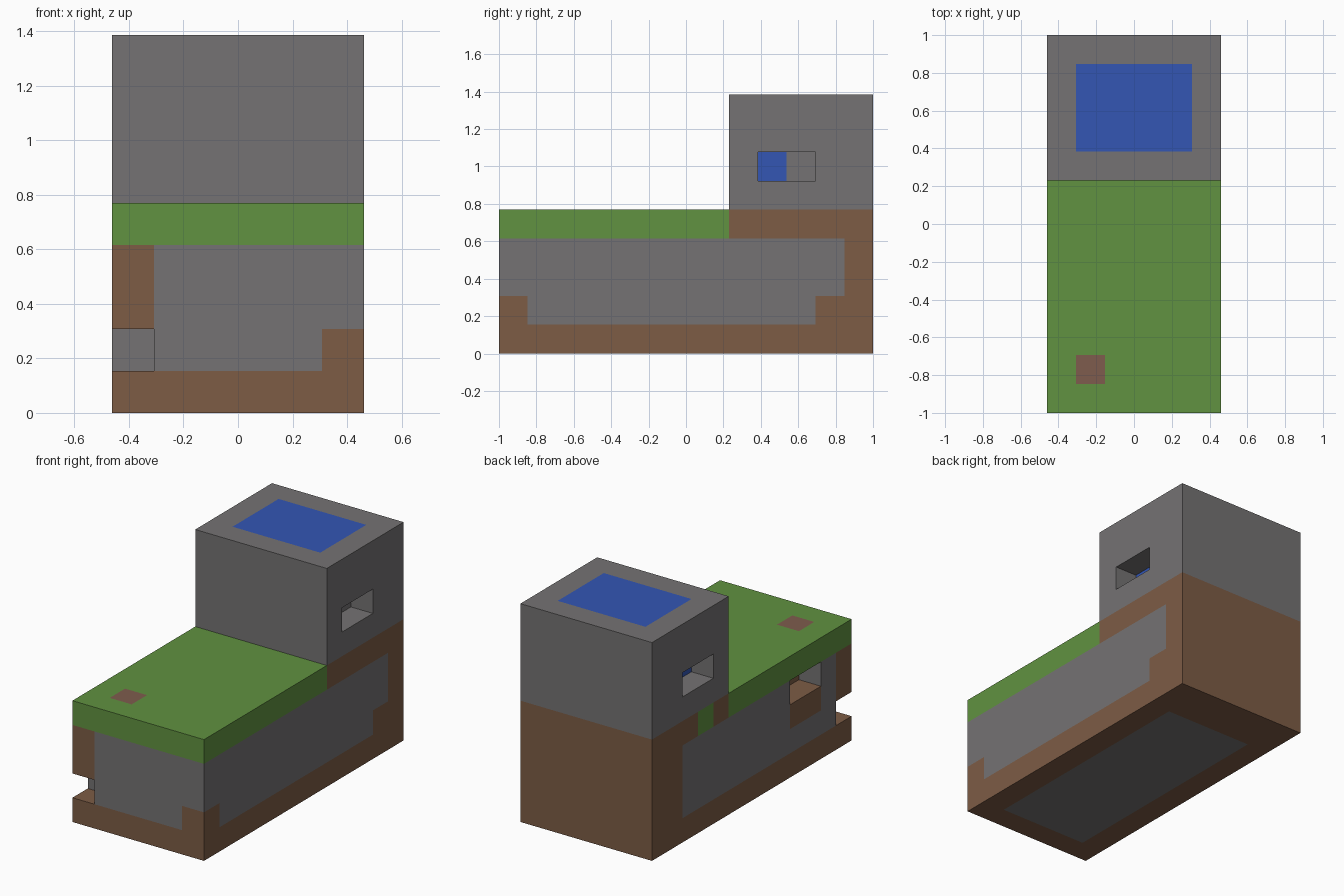
import bpy
import bmesh
from itertools import product
from mathutils import Vector

cube = bpy.data.objects.get("Cube")
if cube:
    bpy.data.objects.remove(cube, do_unlink=True)

# Size of the model in blocks
NX, NY, NZ = 6, 13, 9
UNIT = 2 / NY
BASE_TOP = 5
TOWER_FRONT = 8

COLOURS = {
    "stone grey": (0.176, 0.170, 0.172),
    "grass green": (0.119, 0.287, 0.052),
    "earth brown": (0.205, 0.107, 0.060),
    "water blue": (0.033, 0.093, 0.456),
    "clay red brown": (0.209, 0.107, 0.075),
}
NAMES = list(COLOURS)
STONE, GRASS, EARTH, WATER, CLAY = range(len(NAMES))

materials = []
for name, rgb in COLOURS.items():
    mat = bpy.data.materials.new(name)
    mat.use_nodes = True
    mat.diffuse_color = (*rgb, 1)
    shader = mat.node_tree.nodes["Principled BSDF"]
    shader.inputs["Base Color"].default_value = (*rgb, 1)
    shader.inputs["Roughness"].default_value = 0.9
    materials.append(mat)


def cells(i, j, k):
    """All blocks in three inclusive index ranges."""
    return set(product(*(range(a, b + 1) for a, b in (i, j, k))))


# Solid parts with their carved openings
base = cells((0, NX - 1), (0, NY - 1), (0, BASE_TOP - 1))
base -= cells((0, 0), (0, 0), (1, 1))      # front corner notch
base -= cells((0, 0), (2, 3), (3, 3))      # side opening
tower = cells((0, NX - 1), (TOWER_FRONT, NY - 1), (BASE_TOP, NZ - 1))
for side in (0, NX - 1):                   # window recesses
    tower -= cells((side, side), (9, 10), (6, 6))
solid = base | tower

LEFT, RIGHT = (1, 0, 0), (-1, 0, 0)
FRONT, BACK = (0, -1, 0), (0, 1, 0)
UP, DOWN = (0, 0, 1), (0, 0, -1)

# Coloured areas: facing direction, blocks, colour; later ones win
AREAS = [
    (FRONT, cells((1, 5), (0, 0), (2, 3)), STONE),
    (FRONT, cells((0, 4), (0, 1), (1, 1)), STONE),
    (LEFT, cells((5, 5), (0, 11), (2, 3)), STONE),
    (LEFT, cells((5, 5), (1, 10), (1, 1)), STONE),
    (RIGHT, cells((0, 0), (1, 10), (1, 3)), STONE),
    (RIGHT, cells((0, 0), (2, 3), (2, 2)), EARTH),
    (RIGHT, cells((0, 0), (9, 9), (4, 4)), GRASS),
    (RIGHT, cells((1, 1), (0, 0), (1, 1)), STONE),
    (BACK, cells((0, 0), (1, 1), (3, 3)), STONE),
    (DOWN, cells((1, 4), (1, 10), (0, 0)), STONE),
    (UP, cells((1, 1), (1, 1), (4, 4)), CLAY),
    (UP, cells((1, 4), (9, 11), (8, 8)), WATER),
    (LEFT, cells((4, 4), (9, 9), (6, 6)), WATER),
    (RIGHT, cells((1, 1), (9, 9), (6, 6)), WATER),
]


def face_colour(cell, facing):
    colour = EARTH
    if cell[2] >= BASE_TOP:
        colour = STONE
    elif cell[2] == BASE_TOP - 1 and cell[1] < TOWER_FRONT:
        colour = GRASS
    for direction, area, paint in AREAS:
        if direction == facing and cell in area:
            colour = paint
    return colour


def build(name, part):
    """Skin the exposed sides of a set of blocks."""
    bm = bmesh.new()
    origin = Vector((-NX / 2, -NY / 2, 0))
    for cell in sorted(part):
        centre = Vector(cell) + origin + Vector((0.5, 0.5, 0.5))
        for facing in (LEFT, RIGHT, FRONT, BACK, UP, DOWN):
            if tuple(c + d for c, d in zip(cell, facing)) in solid:
                continue
            n = Vector(facing)
            u = Vector((n.y, n.z, n.x))
            v = n.cross(u)
            corners = (-u - v, u - v, u + v, v - u)
            face = bm.faces.new([bm.verts.new((centre + (n + c) / 2) * UNIT)
                                 for c in corners])
            face.material_index = face_colour(cell, facing)
    bmesh.ops.remove_doubles(bm, verts=bm.verts, dist=UNIT / 100)
    mesh = bpy.data.meshes.new(name)
    bm.to_mesh(mesh)
    bm.free()
    for mat in materials:
        mesh.materials.append(mat)
    obj = bpy.data.objects.new(name, mesh)
    bpy.context.collection.objects.link(obj)


build("ground_base", base)
build("stone_tower", tower)
